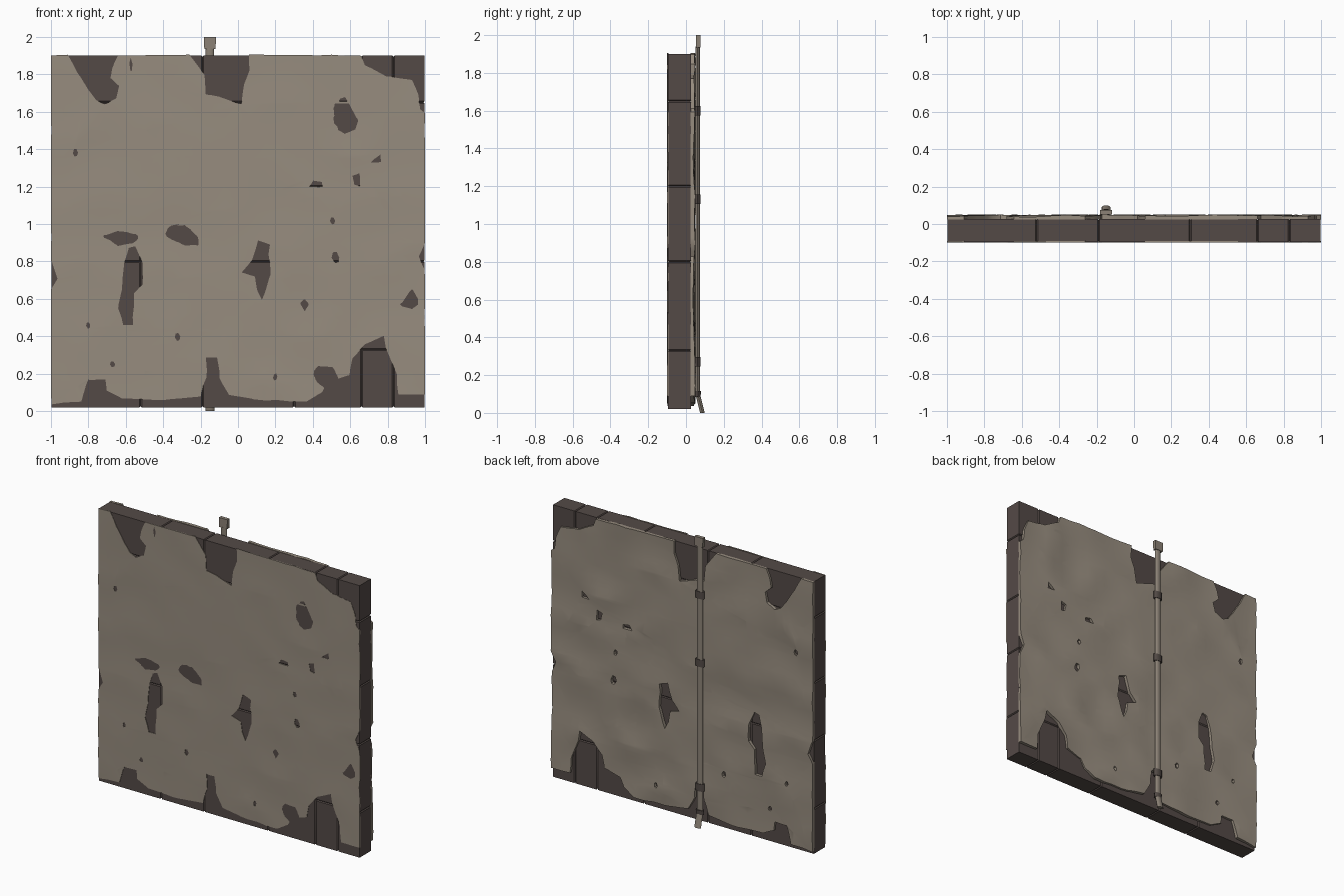
import bpy, bmesh, math
from mathutils import Vector, Matrix, noise

if "Cube" in bpy.data.objects:
    bpy.data.objects.remove(bpy.data.objects["Cube"])


def material(name, rgb):
    m = bpy.data.materials.new(name)
    m.diffuse_color = (*rgb, 1)
    m.use_nodes = True
    m.node_tree.nodes["Principled BSDF"].inputs["Base Color"].default_value = m.diffuse_color
    return m


PLASTER = material("plaster", (0.31, 0.265, 0.212))
STONE = material("dark stone", (0.088, 0.068, 0.062))
PIPE = material("pipe metal", (0.26, 0.222, 0.18))
CLAMP = material("clamp metal", (0.085, 0.068, 0.06))


def finish(name, bm, mat, angle=30):
    me = bpy.data.meshes.new(name)
    bmesh.ops.recalc_face_normals(bm, faces=bm.faces[:])
    bm.to_mesh(me)
    bm.free()
    me.materials.clear()
    me.materials.append(mat)
    ob = bpy.data.objects.new(name, me)
    bpy.context.collection.objects.link(ob)
    bpy.ops.object.select_all(action='DESELECT')
    ob.select_set(True)
    bpy.context.view_layer.objects.active = ob
    bpy.ops.object.shade_smooth_by_angle(angle=math.radians(angle))
    return ob


def cut(bm, axis, at):
    no, co = Vector((0, 0, 0)), Vector((0, 0, 0))
    no[axis], co[axis] = 1, at
    bmesh.ops.bisect_plane(bm, geom=bm.verts[:] + bm.edges[:] + bm.faces[:],
                           plane_co=co, plane_no=no, dist=1e-5)


# Outline of the surviving plaster in x, z
top_edge = [(-1, 1.9), (-.91, 1.905), (-.8, 1.72), (-.76, 1.66), (-.71, 1.64), (-.65, 1.67),
            (-.635, 1.74), (-.68, 1.78), (-.67, 1.83), (-.64, 1.9), (-.26, 1.905), (-.18, 1.8),
            (-.17, 1.69), (-.1, 1.68), (.02, 1.64), (.03, 1.75), (.06, 1.82), (.06, 1.905),
            (.66, 1.9), (.68, 1.85), (.79, 1.79), (.93, 1.77), (.96, 1.69), (.97, 1.61)]
right_edge = [(1, 1.59), (1, .9), (.965, .83), (1, .76), (1, .09)]
bottom_edge = [(.86, .09), (.85, .2), (.79, .33), (.78, .4), (.68, .36), (.61, .28), (.6, .19),
               (.48, .16), (.45, .1), (.37, .05), (.09, .06), (-.05, .09), (-.1, .18), (-.11, .29),
               (-.17, .29), (-.17, .18), (-.2, .08), (-.39, .06), (-.62, .07), (-.7, .11),
               (-.71, .17), (-.8, .17), (-.84, .05), (-1, .04)]
left_edge = [(-1, .65), (-.96, .71), (-1, .8)]
holes = [
    [(-.59, .87), (-.55, .88), (-.51, .8), (-.51, .68), (-.555, .63), (-.56, .46), (-.61, .46),
     (-.64, .55), (-.62, .65), (-.61, .79)],
    [(.11, .91), (.17, .89), (.16, .84), (.175, .73), (.15, .65), (.13, .6), (.1, .65),
     (.09, .72), (.02, .74), (.075, .8)],
    [(.38, 1.2), (.45, 1.2), (.45, 1.225), (.4, 1.23)],
    [(.62, 1.21), (.65, 1.2), (.65, 1.27), (.61, 1.26)],
    [(.71, 1.33), (.76, 1.33), (.76, 1.37), (.73, 1.35)]]
# Small pits
for x, z, r in [(-.87, 1.38, .014), (.5, 1.02, .014), (.52, .82, .022), (-.67, .25, .013),
                (.2, .18, .013), (-.32, .4, .015), (-.8, .46, .012)]:
    holes.append([(x + r * math.cos(a), z + 1.4 * r * math.sin(a))
                  for a in (0, 1.2, 2.2, 3.3, 4.5, 5.4)])


def plaster_sheet(name, y_in, y_out):
    cu = bpy.data.curves.new(name + "_outline", 'CURVE')
    cu.dimensions, cu.fill_mode = '2D', 'BOTH'
    cu.extrude = abs(y_out - y_in) / 2
    for loop in [top_edge + right_edge + bottom_edge + left_edge] + holes:
        sp = cu.splines.new('POLY')
        sp.points.add(len(loop) - 1)
        for p, (x, z) in zip(sp.points, loop):
            p.co = (x, z, 0, 1)
        sp.use_cyclic_u = True
    helper = bpy.data.objects.new(name + "_helper", cu)
    bpy.context.collection.objects.link(helper)
    bpy.context.view_layer.update()
    me = bpy.data.meshes.new_from_object(
        helper.evaluated_get(bpy.context.evaluated_depsgraph_get()))
    bpy.data.objects.remove(helper)
    bm = bmesh.new()
    bm.from_mesh(me)
    mid = (y_in + y_out) / 2
    bm.transform(Matrix.Translation((0, mid, 0)) @ Matrix.Rotation(math.pi / 2, 4, 'X'))
    bmesh.ops.remove_doubles(bm, verts=bm.verts[:], dist=1e-4)
    # Subdivide on a grid, then dent the outer face and roughen the outline
    for i in range(1, 28):
        cut(bm, 0, -1 + i / 14)
        cut(bm, 2, i / 14)
    side = 1 if y_out > y_in else -1
    for v in bm.verts:
        p = Vector((v.co.x, 0, v.co.z))
        if (v.co.y - mid) * side > 0:
            v.co.y -= side * abs(y_out - y_in) * .6 * min(1, abs(noise.noise(p * 2.6)) * 1.5)
        v.co.x = max(-1, min(1, v.co.x + .008 * noise.noise(p * 11)))
        v.co.z += .008 * noise.noise(p * 11 + Vector((5, 3, 1)))
    return finish(name, bm, PLASTER, 35)


plaster_sheet("front_plaster", -.092, -.1)
plaster_sheet("back_plaster", .024, .05)

# Stone core with scored block joints
bm = bmesh.new()
bmesh.ops.create_cube(bm, size=1)
bm.transform(Matrix.Translation((0, -.0345, .96)) @ Matrix.Diagonal((1.994, .123, 1.88, 1)))
joints = {0: (-.52, -.19, .3, .66, .83), 2: (.33, .8, 1.2, 1.65)}
for axis, seams in joints.items():
    for s in seams:
        for d in (-.006, 0, .006):
            cut(bm, axis, s + d)
for v in bm.verts:
    x, y, z = v.co
    if any(abs(x - s) < 1e-4 for s in joints[0]) or any(abs(z - s) < 1e-4 for s in joints[2]):
        v.co.y += -.006 if y > -.03 else .006
        if abs(x) > .99:
            v.co.x *= .994
        if z > 1.89 or z < .03:
            v.co.z += -.006 if z > 1 else .006
finish("stone_core", bm, STONE)


# Pipe on the back, built from tapered stretches
def tube(name, z0, z1, w0, w1, y0, y1, depth, mat, sides=10):
    bm = bmesh.new()
    bmesh.ops.create_cone(bm, cap_ends=True, segments=sides, radius1=.5, radius2=.5, depth=1,
                          matrix=Matrix.Rotation(math.pi / sides, 4, 'Z'))
    for v in bm.verts:
        t = v.co.z + .5
        v.co = (-.15 + v.co.x * (w0 + (w1 - w0) * t),
                y0 + (y1 - y0) * t + v.co.y * depth, z0 + (z1 - z0) * t)
    return finish(name, bm, mat, 40)


tube("pipe", .09, 1.94, .046, .046, .062, .062, .024, PIPE)
tube("pipe_head", 1.935, 2.0, .085, .092, .064, .064, .034, PIPE, 4)
tube("pipe_spout", 0, .1, .05, .048, .087, .062, .026, PIPE)
tube("spout_collar", .085, .115, .06, .06, .062, .064, .032, CLAMP)
for i, z in enumerate((.27, 1.13, 1.6)):
    tube("pipe_clamp_%d" % (i + 1), z - .025, z + .025, .066, .066, .06, .06, .034, CLAMP)
